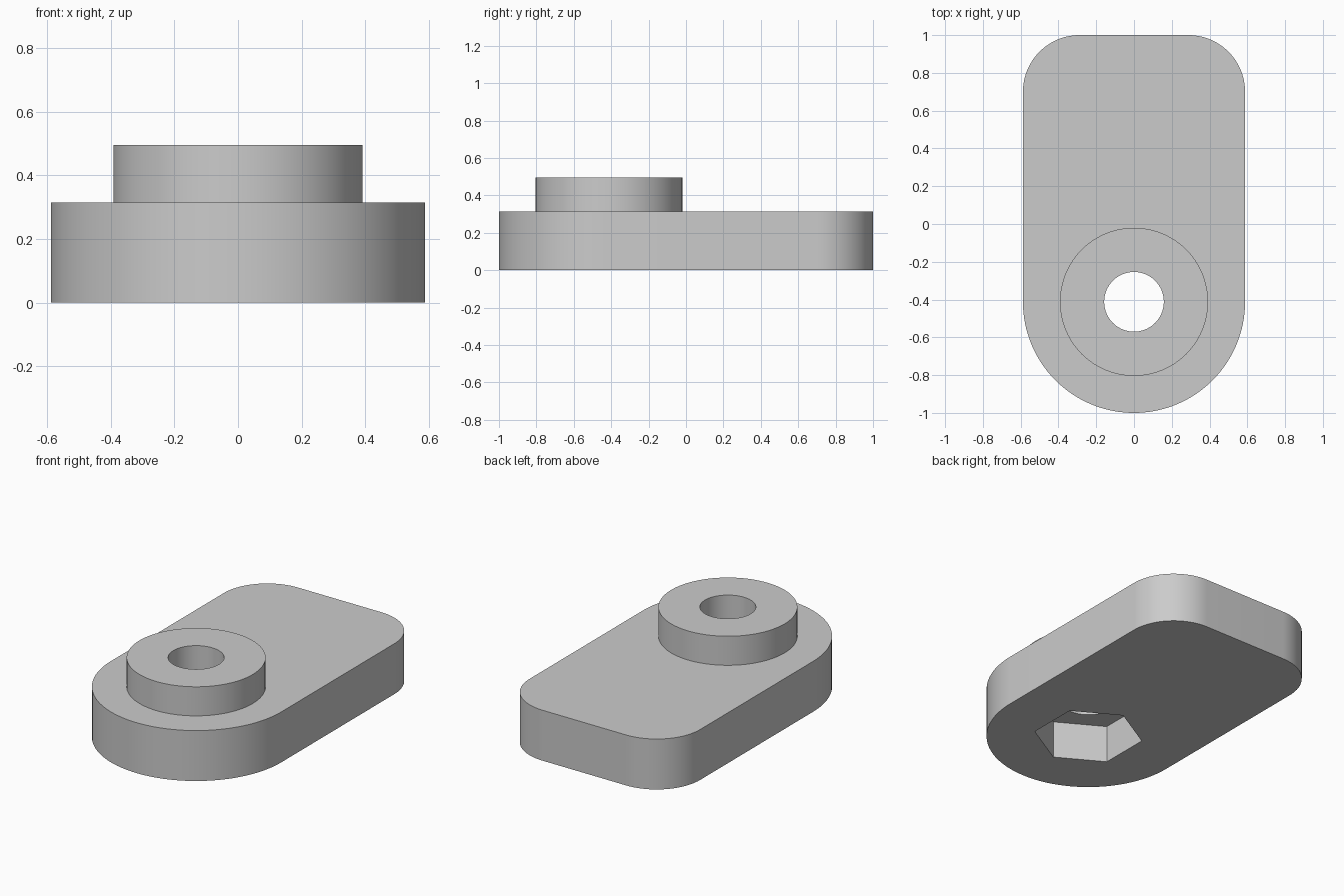
import bpy
import bmesh
from math import cos, sin, radians

cube = bpy.data.objects.get("Cube")
if cube:
    bpy.data.objects.remove(cube, do_unlink=True)

HALF_WIDTH = 0.588
PIVOT_Y = -1 + HALF_WIDTH      # shared axis of rounded end, boss, bore and pocket
CORNER = 0.30                  # back corner radius
THICK, TOP = 0.314, 0.495

grey = bpy.data.materials.new("plain grey")
grey.use_nodes = True
grey.diffuse_color = (0.6, 0.6, 0.6, 1)
grey.node_tree.nodes["Principled BSDF"].inputs["Base Color"].default_value = grey.diffuse_color


def arc(cx, cy, radius, start, end, steps):
    """Points along an arc, angles in degrees."""
    angles = [radians(start + (end - start) * i / steps) for i in range(steps + 1)]
    return [(cx + radius * cos(a), cy + radius * sin(a)) for a in angles]


def prism(name, outline, z0, z1):
    """Closed solid made by extruding a flat outline upward."""
    bm = bmesh.new()
    base = bm.faces.new([bm.verts.new((x, y, z0)) for x, y in outline])
    moved = bmesh.ops.extrude_face_region(bm, geom=[base], use_keep_orig=True)["geom"]
    bmesh.ops.translate(bm, vec=(0, 0, z1 - z0),
                        verts=[v for v in moved if isinstance(v, bmesh.types.BMVert)])
    bmesh.ops.recalc_face_normals(bm, faces=bm.faces)
    mesh = bpy.data.meshes.new(name)
    bm.to_mesh(mesh)
    bm.free()
    mesh.materials.append(grey)
    obj = bpy.data.objects.new(name, mesh)
    bpy.context.collection.objects.link(obj)
    return obj


def round_outline(radius, sides, start=0):
    return arc(0, PIVOT_Y, radius, start, start + 360, sides)[:-1]


def combine(target, tool, operation):
    """Apply a boolean, then discard the tool."""
    tool.hide_render = True
    mod = target.modifiers.new(operation.lower(), 'BOOLEAN')
    mod.operation, mod.object, mod.solver = operation, tool, 'EXACT'
    bpy.context.view_layer.objects.active = target
    bpy.ops.object.modifier_apply(modifier=mod.name)
    bpy.data.objects.remove(tool, do_unlink=True)


# Plate: full round at the front, two rounded corners at the back
inset = HALF_WIDTH - CORNER
outline = (arc(0, PIVOT_Y, HALF_WIDTH, 180, 360, 64)
           + arc(inset, 1 - CORNER, CORNER, 0, 90, 24)
           + arc(-inset, 1 - CORNER, CORNER, 90, 180, 24))
plate = prism("plate_with_boss", outline, 0, THICK)

# Raised round boss, sunk slightly into the plate
combine(plate, prism("boss", round_outline(0.392, 96), THICK - 0.05, TOP), 'UNION')

# Through bore and hexagonal nut pocket underneath
combine(plate, prism("bore_cutter", round_outline(0.158, 64), -0.1, TOP + 0.1), 'DIFFERENCE')
combine(plate, prism("pocket_cutter", round_outline(0.314, 6, 30), -0.1, 0.235), 'DIFFERENCE')

# Smooth curved walls, crisp edges
bpy.ops.object.select_all(action='DESELECT')
plate.select_set(True)
bpy.context.view_layer.objects.active = plate
bpy.ops.object.shade_smooth_by_angle(angle=radians(30))
